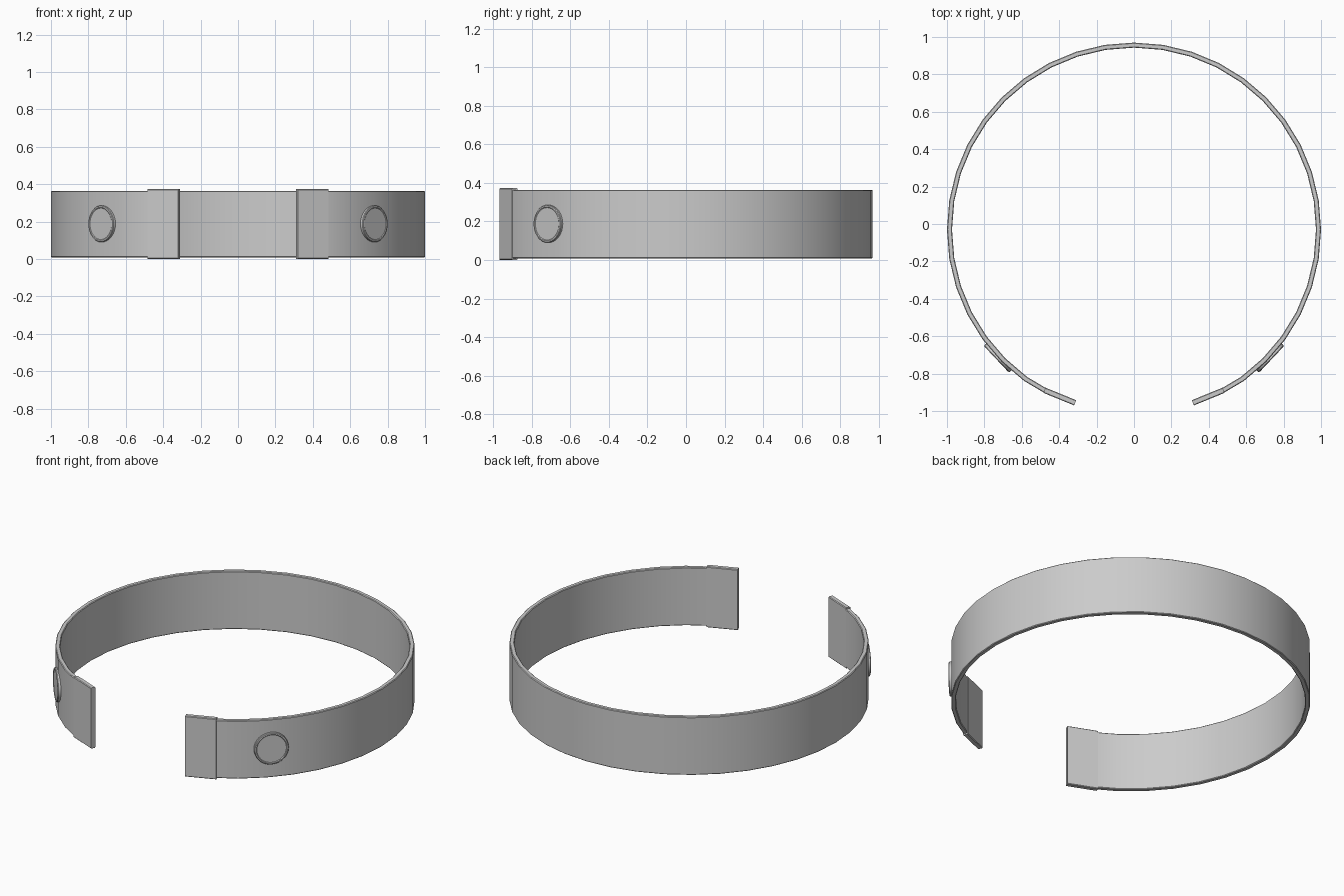
import bpy, bmesh
from math import sin, cos, radians, atan2, pi
from mathutils import Matrix, Vector

if "Cube" in bpy.data.objects:
    bpy.data.objects.remove(bpy.data.objects["Cube"])

CY, R, T = -0.03, 1.0, 0.027      # ring centre y, outer radius, thickness


def finish(name, bm, angle=30):
    bmesh.ops.recalc_face_normals(bm, faces=bm.faces)
    me = bpy.data.meshes.new(name)
    bm.to_mesh(me)
    bm.free()
    ob = bpy.data.objects.new(name, me)
    bpy.context.collection.objects.link(ob)
    bpy.ops.object.select_all(action='DESELECT')
    ob.select_set(True)
    bpy.context.view_layer.objects.active = ob
    bpy.ops.object.shade_smooth_by_angle(angle=radians(angle))
    return ob


def sweep(name, pairs, z0, z1, c):
    """Chamfered rectangular section through (outer, inner) point pairs."""
    bm = bmesh.new()
    rings = []
    for o, i in pairs:
        o, i = Vector(o), Vector(i)
        d = (i - o).normalized() * c
        sec = [(o, z0 + c), (o, z1 - c), (o + d, z1), (i - d, z1),
               (i, z1 - c), (i, z0 + c), (i - d, z0), (o + d, z0)]
        rings.append([bm.verts.new((p.x, p.y, z)) for p, z in sec])
    for a, b in zip(rings, rings[1:]):
        for k in range(8):
            n = (k + 1) % 8
            bm.faces.new((a[k], a[n], b[n], b[k]))
    bm.faces.new(rings[0])
    bm.faces.new(rings[-1])
    return finish(name, bm)


# Band: open ring with 9 degree facets, ending in a straight segment
half = []
for k in range(17):
    a = radians(90 - 9 * k)
    half.append(((R * cos(a), CY + R * sin(a)),
                 ((R - T) * cos(a), CY + (R - T) * sin(a))))
half.append(((0.481, -0.902), (0.471, -0.877)))
half.append(((0.325, -0.965), (0.315, -0.941)))
left = [tuple((-x, y) for x, y in pair) for pair in reversed(half[1:])]
sweep("band", left + half, 0.008, 0.364, 0.004)

for side, s in (("left", -1), ("right", 1)):
    # End cap: slightly taller straight plate
    pairs = [((s * 0.484, -0.903), (s * 0.473, -0.875)),
             ((s * 0.320, -0.970), (s * 0.309, -0.942))]
    sweep("end_cap_" + side, pairs, 0.0, 0.373, 0.004)

    # Button: low disc with a rounded rim and a shallow inset face
    prof = [(0.098, -0.016), (0.098, 0.006), (0.095, 0.010),
            (0.088, 0.011), (0.084, 0.008)]
    a = radians(-43.3)
    d = Vector((s * cos(a), sin(a), 0))
    rot = d.to_track_quat('Z', 'Y').to_matrix().to_4x4()
    mat = Matrix.Translation(Vector((0, CY, 0.188)) + d * R) @ rot
    bm = bmesh.new()
    N = 32
    rings = [[bm.verts.new(mat @ Vector((r * cos(2 * pi * k / N),
                                         r * sin(2 * pi * k / N), h)))
              for k in range(N)] for r, h in prof]
    for p, q in zip(rings, rings[1:]):
        for k in range(N):
            n = (k + 1) % N
            bm.faces.new((p[k], p[n], q[n], q[k]))
    bm.faces.new(rings[0])
    bm.faces.new(rings[-1])
    finish("button_" + side, bm)
